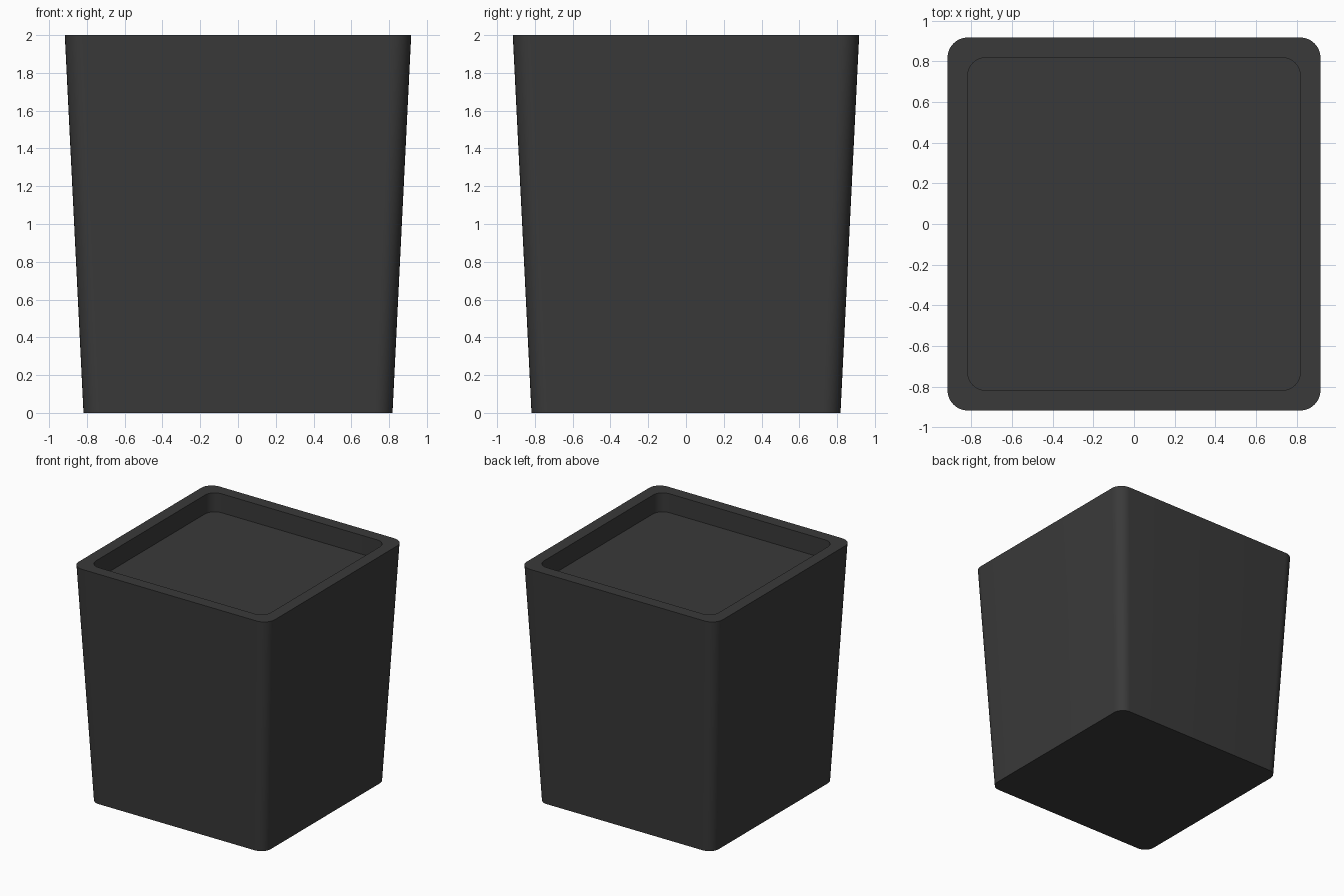
import bpy, bmesh, math

if "Cube" in bpy.data.objects:
    bpy.data.objects.remove(bpy.data.objects["Cube"])

SEGS = 8  # segments per rounded corner

mat = bpy.data.materials.new("dark_grey")
mat.diffuse_color = (0.042, 0.042, 0.042, 1)
mat.use_nodes = True
mat.node_tree.nodes["Principled BSDF"].inputs["Base Color"].default_value = mat.diffuse_color


def ring(bm, half, radius, z):
    """Rounded square loop of vertices."""
    verts = []
    for q in range(4):
        mid = math.radians(45 + 90 * q)
        cx = math.copysign(half - radius, math.cos(mid))
        cy = math.copysign(half - radius, math.sin(mid))
        for i in range(SEGS + 1):
            a = math.radians(90 * q + 90 * i / SEGS)
            verts.append(bm.verts.new((cx + radius * math.cos(a), cy + radius * math.sin(a), z)))
    return verts


def loft(name, sections, cap_start, cap_end):
    """Skin a stack of rounded squares (half width, corner radius, z)."""
    bm = bmesh.new()
    rings = [ring(bm, *s) for s in sections]
    n = len(rings[0])
    for a, b in zip(rings, rings[1:]):
        for i in range(n):
            j = (i + 1) % n
            bm.faces.new((a[i], a[j], b[j], b[i]))
    if cap_start:
        bm.faces.new(rings[0][::-1])
    if cap_end:
        bm.faces.new(rings[-1])
    me = bpy.data.meshes.new(name)
    bm.to_mesh(me)
    bm.free()
    ob = bpy.data.objects.new(name, me)
    bpy.context.collection.objects.link(ob)
    me.materials.append(mat)
    bpy.ops.object.select_all(action='DESELECT')
    bpy.context.view_layer.objects.active = ob
    ob.select_set(True)
    bpy.ops.object.shade_smooth_by_angle(angle=math.radians(30))
    return ob


# Tapered planter: outer wall, flat rim, straight recess and its floor
loft("planter_pot", [
    (0.818, 0.09, 0.0),
    (0.917, 0.10, 2.0),
    (0.818, 0.09, 2.0),
    (0.818, 0.09, 1.84),
], True, True)
